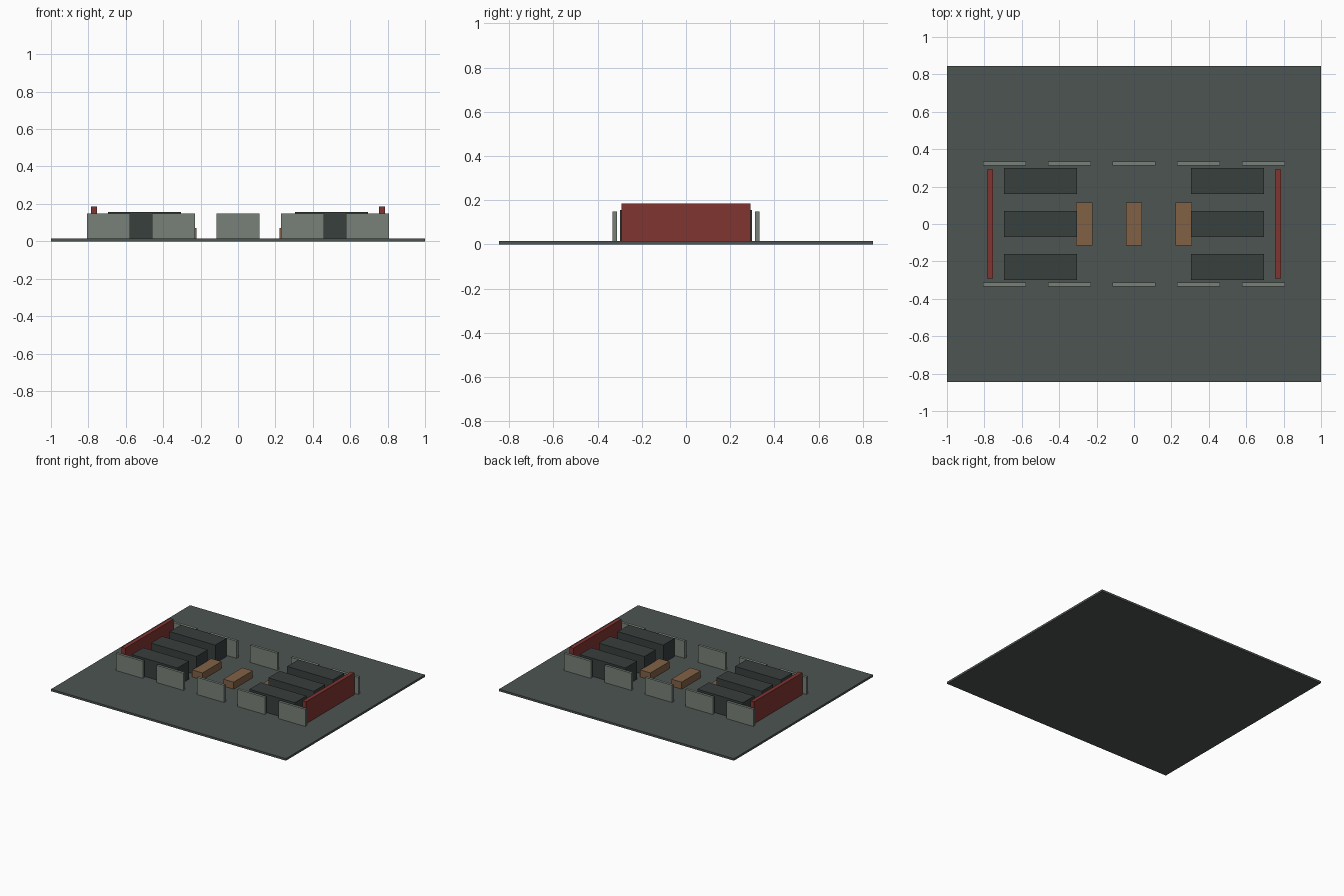
import bpy

if "Cube" in bpy.data.objects:
    bpy.data.objects.remove(bpy.data.objects["Cube"])


def material(name, rgb):
    m = bpy.data.materials.new(name)
    m.diffuse_color = (*rgb, 1.0)
    m.use_nodes = True
    m.node_tree.nodes["Principled BSDF"].inputs["Base Color"].default_value = m.diffuse_color
    return m


DARK_FLOOR = material("floor_grey", (0.075, 0.09, 0.085))
PANEL_GREY = material("panel_grey", (0.19, 0.22, 0.19))
RACK_BLACK = material("rack_black", (0.04, 0.05, 0.048))
WALL_RED = material("wall_red", (0.22, 0.035, 0.03))
WOOD = material("bench_wood", (0.22, 0.12, 0.06))

FLOOR_TOP = 0.016


def box(name, x, y, sx, sy, z0, z1, mat):
    """Axis-aligned box centred on x, y and spanning z0..z1."""
    bpy.ops.mesh.primitive_cube_add(size=1, location=(x, y, (z0 + z1) / 2))
    ob = bpy.context.object
    ob.name = name
    ob.scale = (sx, sy, z1 - z0)
    bpy.ops.object.transform_apply(location=False, rotation=False, scale=True)
    ob.data.materials.append(mat)
    return ob


# Floor slab
box("floor", 0, 0, 2.0, 1.69, 0, FLOOR_TOP, DARK_FLOOR)

for side in (-1, 1):
    # Red end walls
    box("end_wall", side * 0.77, 0, 0.03, 0.585, FLOOR_TOP, 0.185, WALL_RED)
    # Three rows of dark blocks on each half
    for row in (-1, 0, 1):
        box("block", side * 0.5, row * 0.23, 0.388, 0.138, FLOOR_TOP, 0.156, RACK_BLACK)
    # Five standing panels along front and back
    for i in range(-2, 3):
        box("panel", i * 0.346, side * 0.323, 0.23, 0.02, FLOOR_TOP, 0.148, PANEL_GREY)

# Wooden benches down the middle
for i in (-1, 0, 1):
    box("bench", i * 0.265, 0, 0.088, 0.23, FLOOR_TOP, 0.07, WOOD)
